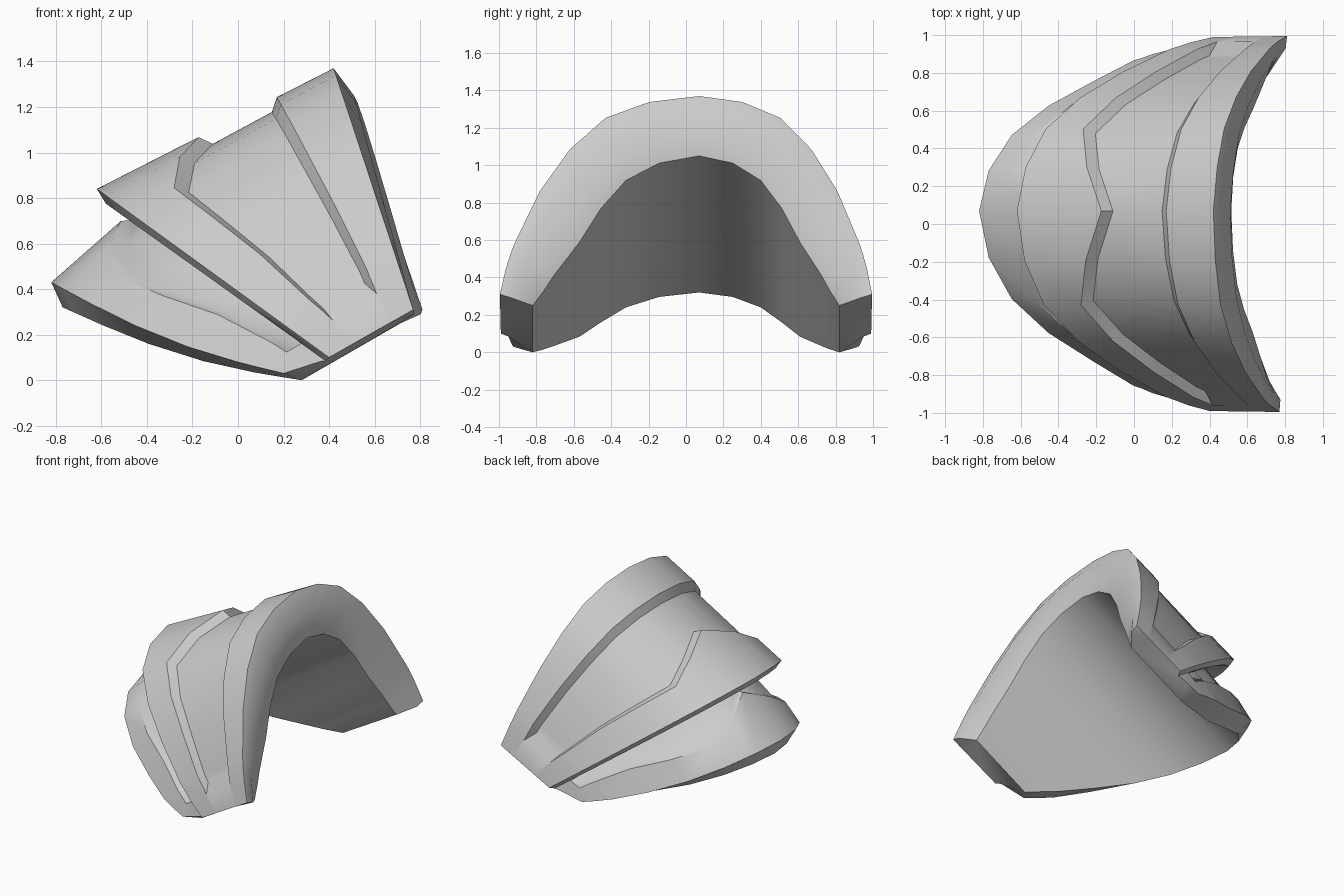
import bpy, bmesh, math
from mathutils import Vector

if "Cube" in bpy.data.objects:
    bpy.data.objects.remove(bpy.data.objects["Cube"])

# Arch stations from crown to foot: y fraction (outside / lining), and crown-to-foot fraction (rim / lower edge)
G = [0, .25, .47, .65, .80, .93, .948, .97, 1]
G_IN = [0, .24, .44, .59, .72, .87, .90, .93, 1]
F_UP = [0, .03, .11, .27, .48, .75, .80, .87, 1]
F_LOW = [0, .05, .17, .36, .59, .80, .85, .90, 1]
N = len(G)
CENTRE = Vector((.35, .04, .15))
COLS = [(i, -1) for i in range(N - 1, -1, -1)] + [(i, 1) for i in range(1, N)]


def arch(crown, foot, y_foot, w, sag=0.0, g=G):
    """Arched row spanning both sides; crown and foot are (x, z)."""
    row = []
    for i, s in COLS:
        f = F_UP[i] * (1 - w) + F_LOW[i] * w
        x = crown[0] + (foot[0] - crown[0]) * f
        z = crown[1] + (foot[1] - crown[1]) * f - sag * math.sin(math.pi * f)
        if s > 0:
            x += .04 * G[i] * (1 - w)
        row.append(Vector((x, .07 + g[i] * (s * y_foot - .07), z)))
    return row


def between(a, b, v, depth=0.0, end=N - 2):
    """Row across a plate at fraction v per station, sunk by depth until the groove ends."""
    row = []
    for k, (i, s) in enumerate(COLS):
        p = a[k].lerp(b[k], v[i])
        if i < end:
            p = p + (CENTRE - p).normalized() * depth
        row.append(p)
    return row


def shift(v, d, end=N - 2):
    return [x + (0 if i >= end else d) for i, x in enumerate(v)]


# Upper plate with its wide groove
rim = arch((.42, 1.37), (.77, .31), .995, 0)
lip = arch((-.62, .84), (.40, .10), .99, .5)
v_top = [.24] * 6 + [.25, .26, .26]
v_bot = [.57, .68, .79, .77, .74, .72, .71, .70, .70]
upper = [rim,
         between(rim, lip, v_top),
         between(rim, lip, shift(v_top, .03), .05),
         between(rim, lip, shift(v_bot, -.035), .055),
         between(rim, lip, v_bot),
         lip,
         arch((-.58, .775), (.385, .085), .95, .5)]

# Lower plate with the shorter groove tucked below the upper lip
root = arch((-.40, .80), (.37, .085), .95, .6)
edge = arch((-.82, .43), (.20, .03), .925, 1, .05)
v_low = [.27, .50, .67, .60, .46, .39, .38, .38, .38]
lower = [between(root, edge, [.03] * N, .085),
         between(root, edge, shift(v_low, -.08, 5), .05, 5),
         between(root, edge, v_low),
         edge]

# Lining from the lower edge back up to the thick, rounded rim
lining = [arch((-.77, .32), (.28, 0), .82, 1, .05, G_IN),
          arch((.515, 1.05), (.71, .25), .82, .9, 0, G_IN),
          arch((.51, 1.25), (.775, .29), .93, .3)]

# Skin the closed ring of rows and cap both feet
rows = upper + lower + lining
bm = bmesh.new()
grid = [[bm.verts.new(p) for p in r] for r in rows]
for a, b in zip(grid, grid[1:] + grid[:1]):
    for k in range(len(COLS) - 1):
        bm.faces.new((a[k], a[k + 1], b[k + 1], b[k]))
for k in (0, -1):
    bm.faces.new([r[k] for r in grid])
bmesh.ops.recalc_face_normals(bm, faces=bm.faces)
bmesh.ops.triangulate(bm, faces=[f for f in bm.faces if len(f.verts) > 4])
mesh = bpy.data.meshes.new("shoulder_plate")
bm.to_mesh(mesh)
bm.free()
obj = bpy.data.objects.new("shoulder_plate", mesh)
bpy.context.collection.objects.link(obj)
bpy.context.view_layer.objects.active = obj
obj.select_set(True)
bpy.ops.object.shade_smooth_by_angle(angle=math.radians(40))
